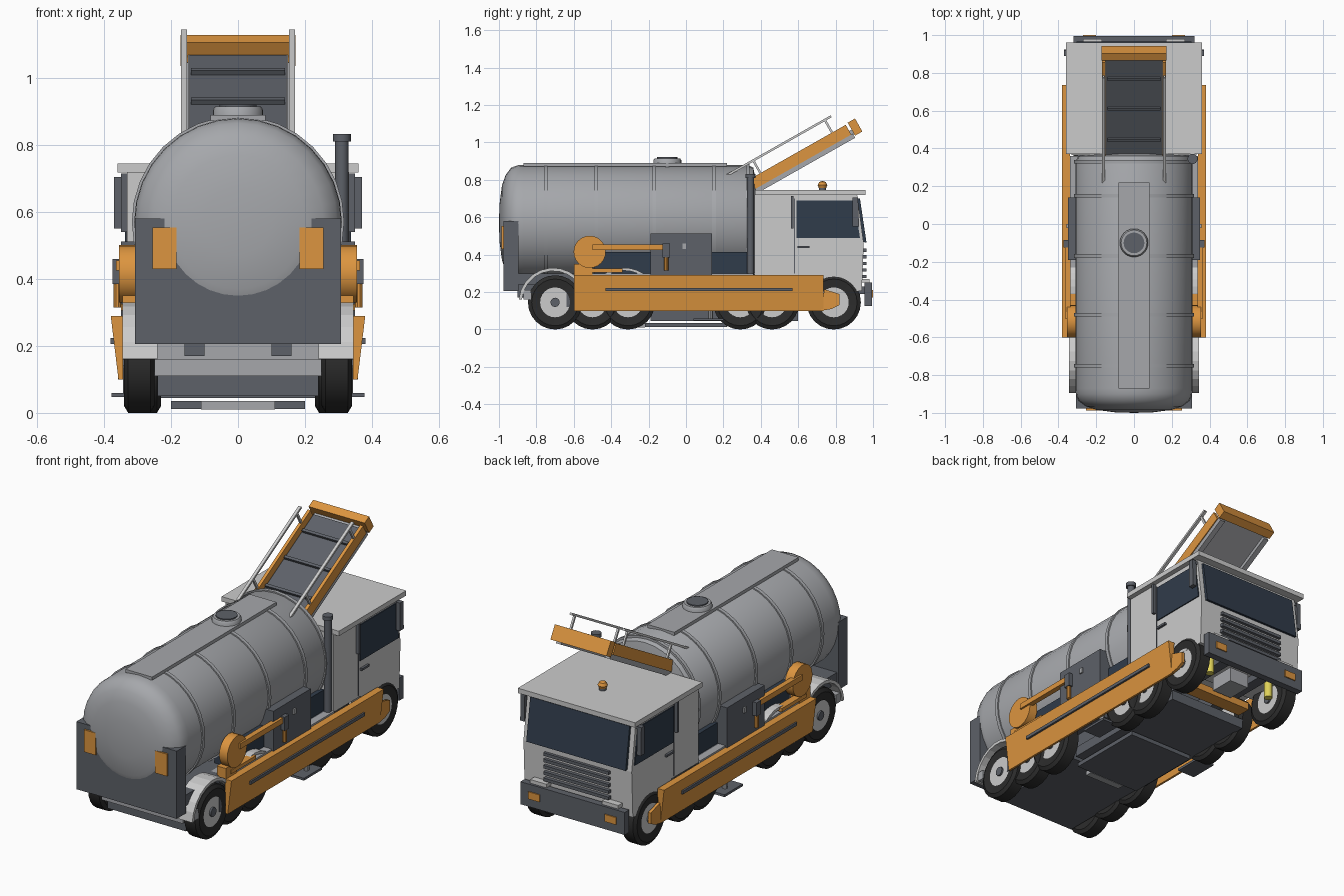
import bpy, bmesh, math
from mathutils import Vector, Matrix

if "Cube" in bpy.data.objects:
    bpy.data.objects.remove(bpy.data.objects["Cube"])

def material(name, rgb):
    m = bpy.data.materials.new(name)
    m.diffuse_color = (*rgb, 1)
    m.use_nodes = True
    m.node_tree.nodes["Principled BSDF"].inputs["Base Color"].default_value = m.diffuse_color
    return m

ORANGE = material("orange", (0.72, 0.30, 0.05))
DARK = material("dark_grey", (0.11, 0.12, 0.14))
TYRE = material("tyre_black", (0.025, 0.025, 0.025))
GLASS = material("glass", (0.03, 0.045, 0.07))
STEEL = material("steel", (0.38, 0.39, 0.41))
PAINT = material("cab_paint", (0.52, 0.52, 0.51))
YELLOW = material("yellow", (0.75, 0.65, 0.1))

def finish(name, bm, mat, smooth=False):
    bmesh.ops.recalc_face_normals(bm, faces=bm.faces)
    me = bpy.data.meshes.new(name)
    bm.to_mesh(me)
    bm.free()
    ob = bpy.data.objects.new(name, me)
    bpy.context.collection.objects.link(ob)
    me.materials.append(mat)
    if smooth:
        bpy.ops.object.select_all(action='DESELECT')
        ob.select_set(True)
        bpy.context.view_layer.objects.active = ob
        bpy.ops.object.shade_smooth_by_angle(angle=math.radians(35))
    return ob

def prism(name, poly, axis, a, b, mat):
    """Polygon in the plane across the axis, extruded from a to b."""
    put = {'x': lambda p, t: (t, p[0], p[1]), 'y': lambda p, t: (p[0], t, p[1]),
           'z': lambda p, t: (p[0], p[1], t)}[axis]
    bm = bmesh.new()
    lo = [bm.verts.new(put(p, a)) for p in poly]
    hi = [bm.verts.new(put(p, b)) for p in poly]
    bm.faces.new(lo)
    bm.faces.new(hi)
    for i in range(len(poly)):
        j = (i + 1) % len(poly)
        bm.faces.new((lo[i], lo[j], hi[j], hi[i]))
    return finish(name, bm, mat)

def box(name, x, y, z, mat):
    return prism(name, [(x[0], y[0]), (x[1], y[0]), (x[1], y[1]), (x[0], y[1])], 'z', z[0], z[1], mat)

def sbox(name, s, x, y, z, mat):
    return box(name, (s * x[0], s * x[1]), y, z, mat)

def lathe(name, prof, axis, c, mat, n=24):
    """Revolve (radius, height) points about an axis through c."""
    R = {'x': Matrix.Rotation(math.pi / 2, 3, 'Y'), 'y': Matrix.Rotation(-math.pi / 2, 3, 'X'),
         'z': Matrix.Identity(3)}[axis]
    bm = bmesh.new()
    rings = []
    for r, h in prof:
        k = 1 if r == 0 else n
        rings.append([bm.verts.new(R @ Vector((r * math.cos(2 * math.pi * i / n),
                     r * math.sin(2 * math.pi * i / n), h)) + Vector(c)) for i in range(k)])
    for p, q in zip(rings, rings[1:]):
        for i in range(n):
            vs = [p[i % len(p)], p[(i + 1) % len(p)], q[(i + 1) % len(q)], q[i % len(q)]]
            vs = list(dict.fromkeys(vs))
            if len(vs) > 2:
                bm.faces.new(vs)
    return finish(name, bm, mat, True)

def cyl(name, axis, c, r, a, b, mat, n=20):
    return lathe(name, [(0, a), (r, a), (r, b), (0, b)], axis, c, mat, n)

# tank with domed ends, bands, walkway and hatch
lathe("tank", [(0, -1), (.1, -.997), (.2, -.984), (.255, -.965), (.295, -.935), (.308, -.9), (.31, -.87),
               (.31, .33), (.295, .36), (.2, .378), (0, .385)], 'y', (0, 0, .57), STEEL, 32)
for y in (-.75, -.48, -.17, .15, .33):
    lathe("tank_band", [(.305, y - .01), (.317, y - .01), (.317, y + .01), (.305, y + .01)], 'y', (0, 0, .57), STEEL, 32)
box("walkway", (-.082, .082), (-.87, .22), (.872, .89), STEEL)
lathe("hatch_ring", [(0, .87), (.075, .87), (.075, .905), (.068, .915), (0, .915)], 'z', (0, -.1, 0), STEEL)
cyl("hatch_lid", 'z', (0, -.1, 0), .055, .9, .921, DARK)

# rear cabinet and lamps
box("rear_cabinet", (-.308, .308), (-.977, -.895), (.205, .58), DARK)
box("rear_crossbeam", (-.34, .34), (-.87, -.83), (.16, .21), STEEL)
box("rear_lower_beam", (-.25, .25), (-.84, -.79), (.11, .17), STEEL)

# chassis and underbody plates
for s in (1, -1):
    sbox("chassis_rail", s, (.1, .16), (-.9, .93), (.17, .25), DARK)
box("chassis_deck", (-.3, .3), (-.9, .4), (.24, .3), DARK)
box("belly_plate_rear", (-.24, .24), (-.8, -.22), (.05, .11), DARK)
box("belly_plate_front", (-.24, .24), (-.19, .6), (.045, .1), DARK)
box("sweeper_plate", (-.2, .2), (-.22, .22), (.012, .035), DARK)
box("scraper", (-.11, .11), (-.26, -.22), (.01, .035), STEEL)
box("front_axle_block", (-.06, .06), (.72, .86), (.11, .19), STEEL)
box("front_tray", (-.2, .2), (.62, .7), (.1, .14), ORANGE)

def arc(y, z, r, a0, a1, n=10):
    return [(y + r * math.cos(math.radians(a0 + (a1 - a0) * i / n)),
             z + r * math.sin(math.radians(a0 + (a1 - a0) * i / n))) for i in range(n + 1)]

# everything that appears on both sides
for s in (1, -1):
    X = lambda a, b: (s * a, s * b)
    sbox("rear_lamp", s, (.183, .255), (-.987, -.97), (.43, .553), ORANGE)

    # wheels
    for y in (-.7, -.5, -.31, .29, .46, .79):
        o = 0 if y in (-.7, .79) else -.02
        c = (s * (.295 + o), y, .145)
        lathe("tyre", [(.08, -.04), (.125, -.045), (.145, -.033), (.145, .033), (.125, .045), (.08, .04)], 'x', c, TYRE)
        cyl("wheel_rim", 'x', c, .09, -.036, .036, PAINT)
        cyl("wheel_hub", 'x', c, .025, -.046, .046, DARK, 12)
    for y in (-.5, .46):
        cyl("axle", 'x', (0, y, .145), .025, 0, s * .25, DARK, 10)

    # mudguards
    prism("rear_mudguard", arc(-.71, .145, .185, 15, 175) + arc(-.71, .145, .168, 175, 15), 'x', *X(.24, .345), PAINT)
    prism("inner_mudguard", arc(-.33, .145, .185, 35, 145) + arc(-.33, .145, .17, 145, 35), 'x', *X(.24, .335), PAINT)
    sbox("mud_flap", s, (.26, .335), (-.64, -.6), (.12, .22), DARK)

    # side skirt with slot and tapered nose
    prism("side_skirt", [(s * .345, .1), (s * .357, .1), (s * .38, .29), (s * .34, .29)], 'y', -.6, .735, ORANGE)
    sbox("skirt_slot", s, (.36, .381), (-.43, .57), (.205, .223), DARK)
    prism("skirt_nose", [(.72, .1), (.78, .11), (.82, .13), (.82, .19), (.74, .215)], 'x', *X(.342, .358), ORANGE)
    sbox("skirt_bracket", s, (.25, .35), (.0, .1), (.14, .2), DARK)

    # stabiliser foot
    sbox("stabiliser_pad", s, (.27, .377), (.04, .2), (.047, .06), DARK)
    cyl("stabiliser_leg", 'z', (s * .33, .13, 0), .014, .06, .2, STEEL, 10)

    # side equipment
    sbox("side_glass_panel", s, (.2, .292), (-.49, .34), (.3, .415), GLASS)
    sbox("side_ledge", s, (.24, .34), (-.58, .36), (.285, .3), STEEL)
    sbox("side_cabinet", s, (.2, .35), (-.19, .14), (.29, .512), DARK)
    sbox("cabinet_latch", s, (.35, .358), (-.02, .0), (.43, .46), STEEL)
    cyl("hose_reel", 'x', (s * .33, -.515, .415), .086, -.025, .025, ORANGE, 24)
    sbox("reel_stand", s, (.29, .345), (-.6, -.5), (.29, .35), ORANGE)
    sbox("reel_foot_rail", s, (.31, .35), (-.56, -.34), (.305, .325), ORANGE)
    sbox("hose_arm", s, (.335, .365), (-.5, -.11), (.425, .455), ORANGE)
    sbox("arm_bracket", s, (.345, .374), (-.125, -.085), (.385, .46), DARK)
    cyl("nozzle", 'z', (s * .36, -.105, 0), .012, .315, .4, ORANGE, 10)

    # cab fittings
    prism("side_window", [(.59, .49), (.93, .49), (.9, .69), (.59, .69)], 'x', *X(.32, .338), GLASS)
    sbox("grab_handle", s, (.33, .35), (.562, .576), (.54, .715), DARK)
    sbox("door_handle", s, (.33, .345), (.595, .66), (.435, .447), DARK)
    sbox("door_seam", s, (.33, .334), (.578, .584), (.3, .7), DARK)
    sbox("mirror_arm", s, (.33, .365), (.9, .915), (.69, .705), DARK)
    prism("mirror", [(.89, .55), (.925, .55), (.92, .705), (.89, .705)], 'x', *X(.345, .37), DARK)
    sbox("bumper_lamp", s, (.2, .27), (.99, 1), (.17, .21), ORANGE)
    sbox("bumper_step", s, (.17, .27), (.94, .98), (.25, .27), PAINT)
    cyl("suspension_spring", 'z', (s * .2, .86, 0), .022, .1, .22, YELLOW, 12)

# cab
prism("cab", [(.365, .29), (.6, .29), (.64, .215), (.94, .205), (.95, .46), (.915, .72), (.365, .72)],
      'x', -.332, .332, PAINT)
box("cab_roof", (-.36, .36), (.37, .96), (.718, .745), PAINT)
prism("windscreen", [(.93, .47), (.965, .465), (.93, .7), (.9, .7)], 'x', -.305, .305, GLASS)
for i in range(5):
    z = .275 + i * .035
    box("grille_slat", (-.2, .2), (.94, .965), (z, z + .017), DARK)
box("front_bumper", (-.32, .32), (.955, .994), (.125, .25), DARK)
box("bumper_mount", (-.25, .25), (.88, .96), (.19, .23), DARK)
cyl("beacon_base", 'z', (0, .73, 0), .018, .74, .757, DARK, 12)
lathe("beacon", [(0, .755), (.02, .757), (.026, .772), (.018, .788), (0, .795)], 'z', (0, .73, 0), ORANGE, 12)

# exhaust stack
cyl("exhaust_pipe", 'z', (.31, .345, 0), .02, .28, .82, DARK, 14)
cyl("exhaust_cap", 'z', (.31, .345, 0), .027, .81, .832, DARK, 14)

# inclined conveyor, drawn by distance along the slope and offset above it
ang = math.atan2(.3, .53)
def slope(u, v):
    return (.365 + u * math.cos(ang) - v * math.sin(ang), .76 + u * math.sin(ang) + v * math.cos(ang))
def ramp(name, x0, x1, u0, u1, v0, v1, mat):
    return prism(name, [slope(u0, v0), slope(u1, v0), slope(u1, v1), slope(u0, v1)], 'x', x0, x1, mat)

ramp("conveyor_bed", -.15, .15, -.04, .61, -.015, .012, STEEL)
ramp("conveyor_belt", -.145, .145, -.03, .59, .012, .02, DARK)
for u in (.1, .29, .47):
    ramp("conveyor_cleat", -.14, .14, u, u + .015, .02, .036, DARK)
for s in (1, -1):
    ramp("conveyor_side", s * .152, s * .17, .0, .59, -.01, .05, ORANGE)
    ramp("conveyor_under_rail", s * .135, s * .165, .0, .6, -.035, -.01, STEEL)
    ramp("conveyor_handrail", s * .153, s * .17, -.1, .545, .122, .134, PAINT)
    for u in (.06, .5):
        ramp("handrail_post", s * .156, s * .167, u, u + .012, .04, .125, PAINT)
ramp("conveyor_end_hood", -.172, .172, .605, .65, -.025, .055, ORANGE)
